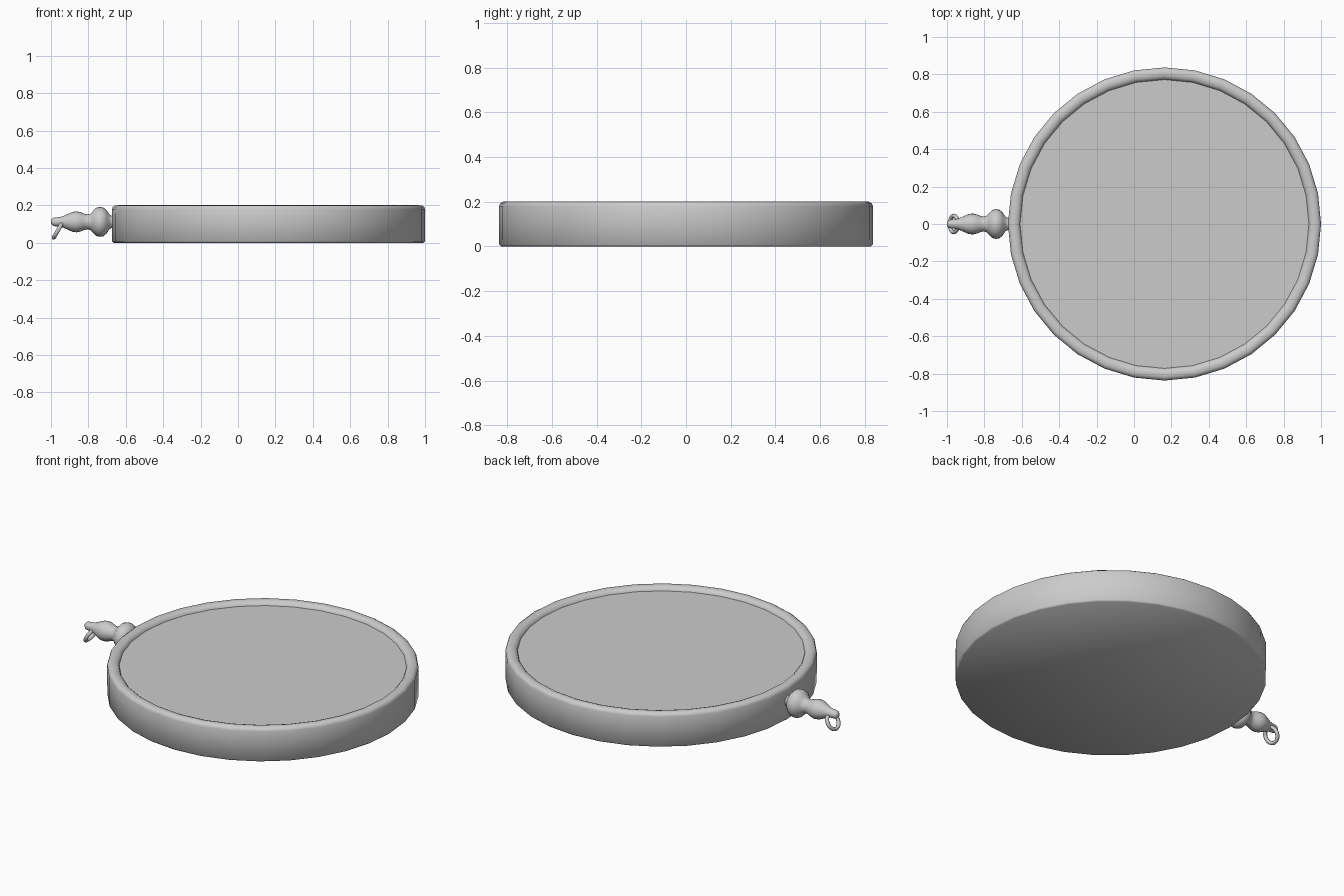
import bpy, bmesh, math
from mathutils import Matrix

if "Cube" in bpy.data.objects:
    bpy.data.objects.remove(bpy.data.objects["Cube"])

CX = 0.163   # centre of the round body

mat = bpy.data.materials.new("plain grey")
mat.diffuse_color = (0.6, 0.6, 0.6, 1)
mat.use_nodes = True
mat.node_tree.nodes["Principled BSDF"].inputs["Base Color"].default_value = mat.diffuse_color


def finish(name, bm, matrix, smooth=40):
    bmesh.ops.recalc_face_normals(bm, faces=bm.faces)
    bm.transform(matrix)
    me = bpy.data.meshes.new(name)
    bm.to_mesh(me)
    bm.free()
    ob = bpy.data.objects.new(name, me)
    bpy.context.collection.objects.link(ob)
    me.materials.append(mat)
    bpy.ops.object.select_all(action='DESELECT')
    ob.select_set(True)
    bpy.context.view_layer.objects.active = ob
    bpy.ops.object.shade_smooth_by_angle(angle=math.radians(smooth))
    return ob


def lathe(profile, sides, cap_start=False, cap_end=False):
    """Revolve (radius, height) points around z."""
    bm = bmesh.new()
    rings = []
    for r, h in profile:
        rings.append([bm.verts.new((r * math.cos(2 * math.pi * i / sides),
                                    r * math.sin(2 * math.pi * i / sides), h))
                      for i in range(sides)])
    for a, b in zip(rings, rings[1:]):
        for i in range(sides):
            j = (i + 1) % sides
            bm.faces.new((a[i], a[j], b[j], b[i]))
    if cap_start:
        bm.faces.new(rings[0])
    if cap_end:
        bm.faces.new(rings[-1])
    return bm


# round case: flat bottom, upright wall, rounded lip, slightly sunken flat face
case = [(0.828, 0), (0.836, 0.008), (0.837, 0.18), (0.832, 0.192), (0.82, 0.2),
        (0.80, 0.201), (0.785, 0.196), (0.776, 0.188), (0.772, 0.178)]
finish("round_case", lathe(case, 32, cap_start=True, cap_end=True),
       Matrix.Translation((CX, 0, 0)), 50)

# turned finial along -x: (radius, distance from x = -0.64)
finial = [(0.032, 0), (0.032, 0.035), (0.04, 0.048), (0.062, 0.062), (0.077, 0.08),
          (0.08, 0.10), (0.074, 0.12), (0.056, 0.137), (0.043, 0.15), (0.040, 0.165),
          (0.043, 0.18), (0.051, 0.2), (0.056, 0.222), (0.053, 0.245), (0.042, 0.27),
          (0.031, 0.295), (0.025, 0.315), (0.024, 0.335), (0.021, 0.35), (0.012, 0.359)]
finish("finial", lathe(finial, 20, True, True),
       Matrix.Translation((-0.64, 0, 0.112)) @ Matrix.Rotation(-math.pi / 2, 4, 'Y'), 50)

# small hanging ring through the finial tip
n, m, R, t = 24, 8, 0.044, 0.011
loop = [(R + t * math.cos(2 * math.pi * k / m), t * math.sin(2 * math.pi * k / m))
        for k in range(m)]
ring = lathe(loop + loop[:1], n)
bmesh.ops.remove_doubles(ring, verts=ring.verts, dist=1e-5)
finish("hanging_ring", ring,
       Matrix.Translation((-0.963, 0, 0.066)) @ Matrix.Rotation(math.radians(120), 4, 'Y'), 60)
